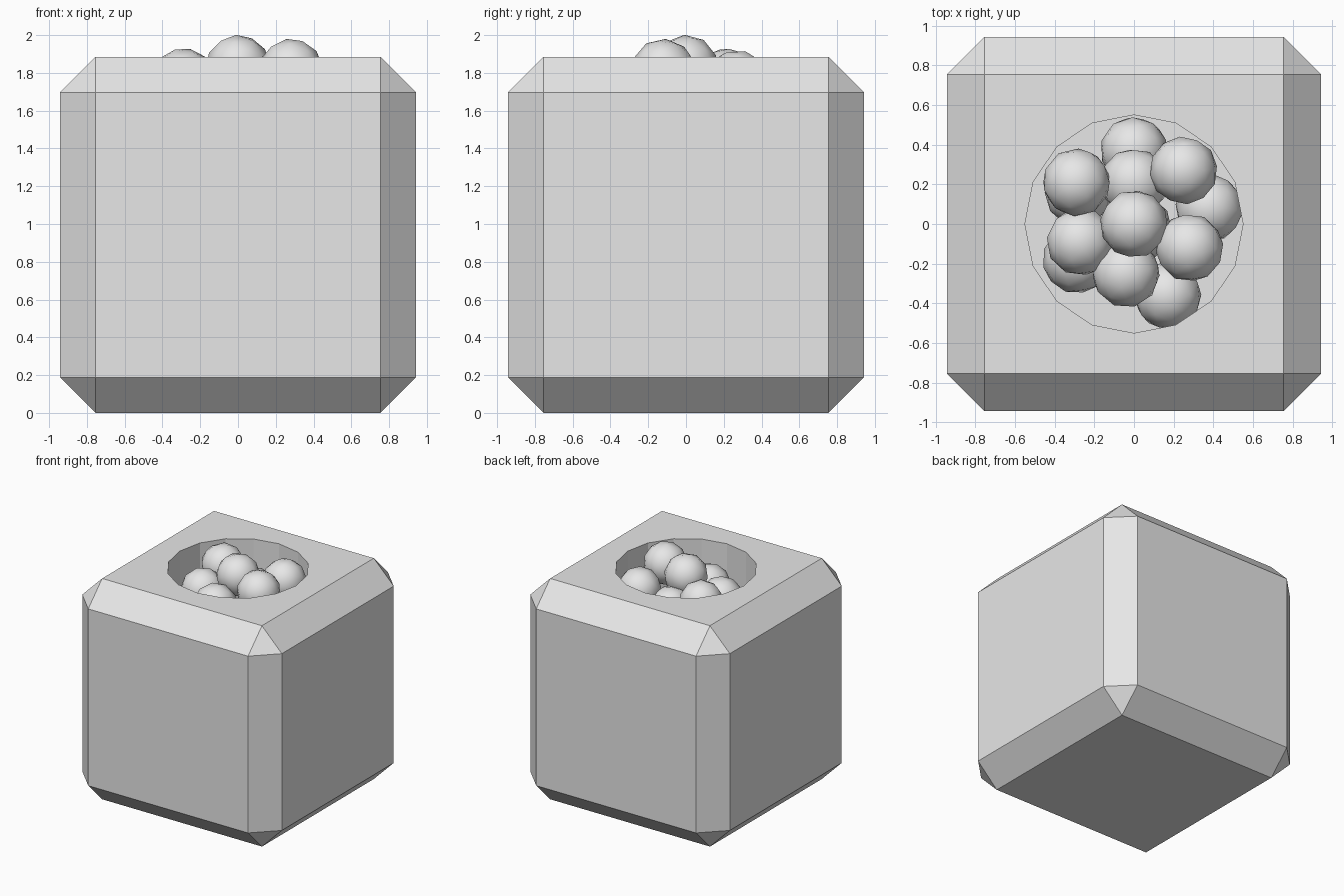
import bpy
import random

random.seed(4)

old = bpy.data.objects.get("Cube")
if old:
    bpy.data.objects.remove(old, do_unlink=True)

grey = bpy.data.materials.new("light_grey")
grey.use_nodes = True
grey.diffuse_color = (0.8, 0.8, 0.8, 1)
grey.node_tree.nodes["Principled BSDF"].inputs["Base Color"].default_value = (0.8, 0.8, 0.8, 1)

SIDE = 1.885
FLOOR = 1.2
BALL_RADIUS = 0.172


def apply_modifier(obj, name):
    bpy.ops.object.select_all(action="DESELECT")
    obj.select_set(True)
    bpy.context.view_layer.objects.active = obj
    bpy.ops.object.modifier_apply(modifier=name)


# Chamfered block
bpy.ops.mesh.primitive_cube_add(size=SIDE, location=(0, 0, SIDE / 2))
block = bpy.context.object
block.name = "chamfered_block"
block.data.materials.append(grey)
bevel = block.modifiers.new("chamfer", "BEVEL")
bevel.width = 0.188
bevel.segments = 1
apply_modifier(block, "chamfer")

# Round well sunk into the top
depth = 2.2 - FLOOR
bpy.ops.mesh.primitive_cylinder_add(vertices=16, radius=0.55, depth=depth,
                                    location=(0, 0, FLOOR + depth / 2))
cutter = bpy.context.object
cutter.name = "well_cutter"
cutter.hide_render = True
cutter.data.materials.append(grey)
cut = block.modifiers.new("well", "BOOLEAN")
cut.operation = "DIFFERENCE"
cut.solver = "EXACT"
cut.object = cutter
apply_modifier(block, "well")
bpy.data.objects.remove(cutter, do_unlink=True)

# Ball centres, upper layer to lower layer
centres = [
    (0.0, 0.0, 1.83), (0.28, -0.12, 1.81), (-0.29, 0.21, 1.76), (0.25, 0.27, 1.75),
    (-0.27, -0.09, 1.67), (-0.04, -0.25, 1.66), (0.0, 0.21, 1.63),
    (0.38, 0.08, 1.5), (0.17, -0.36, 1.48), (0.0, 0.37, 1.38), (-0.29, -0.18, 1.37),
    (0.02, -0.02, 1.38), (-0.28, 0.16, 1.4),
]

# Pile of faceted balls, each tumbled a little differently
for i, centre in enumerate(centres):
    spin = [random.uniform(0, 6.28) for _ in range(3)]
    bpy.ops.mesh.primitive_ico_sphere_add(subdivisions=2, radius=BALL_RADIUS,
                                          location=centre, rotation=spin)
    ball = bpy.context.object
    ball.name = f"ball_{i + 1}"
    ball.data.materials.append(grey)
    bpy.ops.object.shade_smooth()
